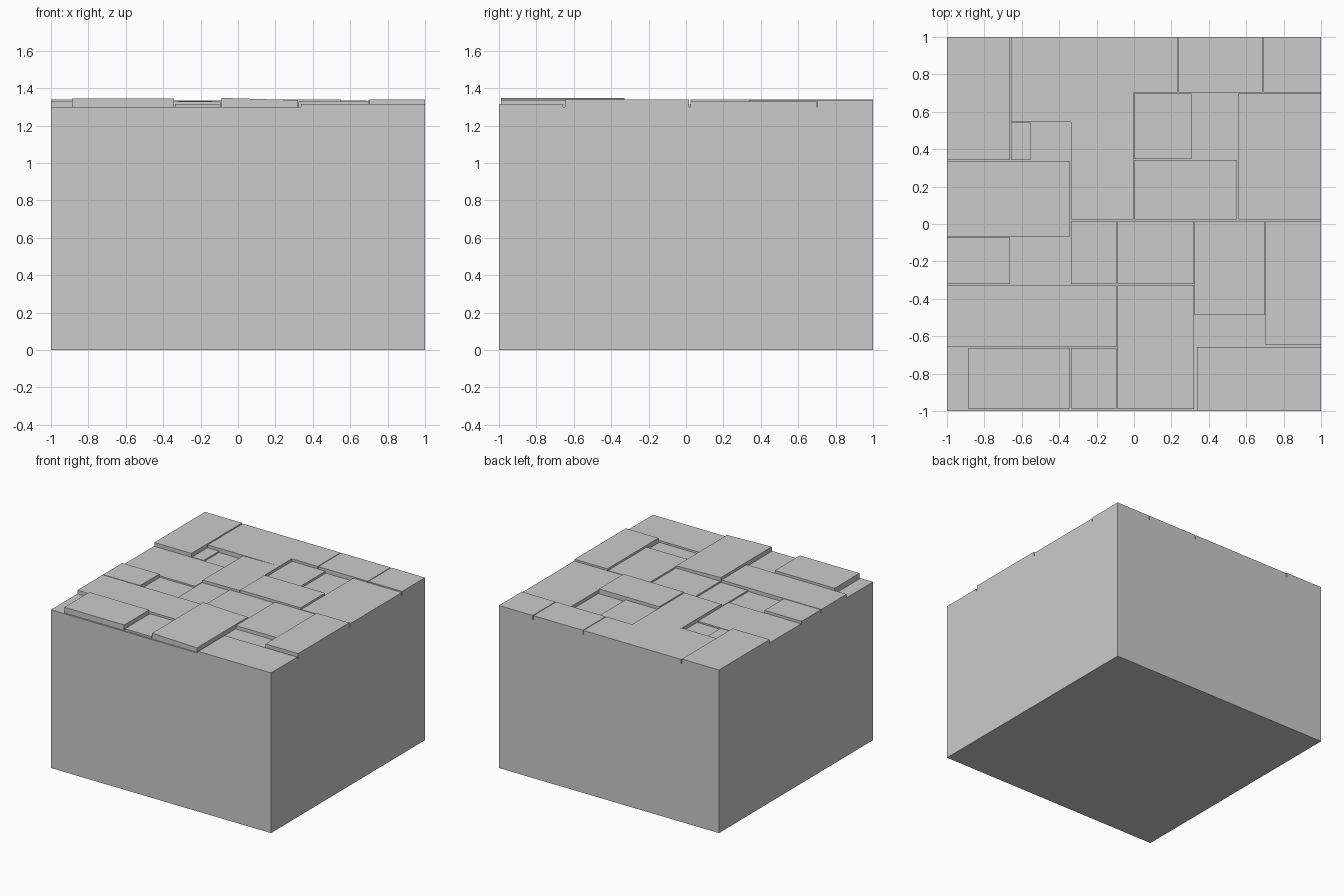
import bpy, bmesh


def block(name, x0, x1, y0, y1, z0, z1, slope=0.0):
    """Box whose top may tilt slightly along x (slope = change in height over its width)."""
    bm = bmesh.new()
    bmesh.ops.create_cube(bm, size=1)
    for v in bm.verts:
        top = v.co.z > 0
        right = v.co.x > 0
        v.co.z = (z1 + (slope if right else 0)) if top else z0
        v.co.x = x1 if right else x0
        v.co.y = y1 if v.co.y > 0 else y0
    me = bpy.data.meshes.new(name)
    bm.to_mesh(me)
    bm.free()
    ob = bpy.data.objects.new(name, me)
    bpy.context.collection.objects.link(ob)
    return ob


BASE = 1.30
GAP = 0.003

# Solid base
block("base_block", -1, 1, -1, 1, 0, BASE)

# Paving slabs: x0, x1, y0, y1, top (bare base left where the paving is sunken)
slabs = [
    (-1, -0.66, 0.34, 1, 1.34),
    (-0.66, 0.235, 0.70, 1, 1.335),
    (0.235, 0.69, 0.70, 1, 1.335),
    (0.69, 1, 0.70, 1, 1.335),
    (0.555, 1, 0.02, 0.70, 1.328),
    (0, 0.31, 0.345, 0.70, 1.318),
    (0, 0.555, 0.02, 0.345, 1.34),
    (-1, -0.34, -0.07, 0.34, 1.312),
    (-0.66, -0.55, 0.34, 0.545, 1.312),
    (-1, -0.66, -0.325, -0.07, 1.33),
    (-1, -0.09, -0.66, -0.325, 1.33),
    (-0.34, -0.09, -0.325, 0.02, 1.312),
    (-0.09, 0.32, -0.325, 0.02, 1.32),
    (0.32, 0.70, -0.49, 0.02, 1.328),
    (0.70, 1, -0.65, 0.02, 1.34),
    (0.335, 1, -1, -0.655, 1.316),
    (-0.34, -0.09, -0.99, -0.66, 1.316),
    (-0.89, -0.34, -0.99, -0.66, 1.346),
]


def inset(x0, x1, y0, y1):
    """Leave a thin joint around a slab, but stay flush with the outer walls."""
    lo = lambda v: v if v == -1 else v + GAP
    hi = lambda v: v if v == 1 else v - GAP
    return lo(x0), hi(x1), lo(y0), hi(y1)


for i, (x0, x1, y0, y1, top) in enumerate(slabs, 1):
    block(f"paving_slab_{i:02d}", *inset(x0, x1, y0, y1), BASE, top)

# Tilted slab at the front edge
block("tilted_front_slab", -0.087, 0.32, -0.99, -0.328, BASE, 1.348, -0.012)

# Slabs that run into the back slab without a joint
block("middle_slab", -0.337, -0.003, 0.023, 0.545, BASE, 1.33, 0.005)
block("back_slab_extension", -0.657, -0.003, 0.545, 0.703, BASE, 1.335)
